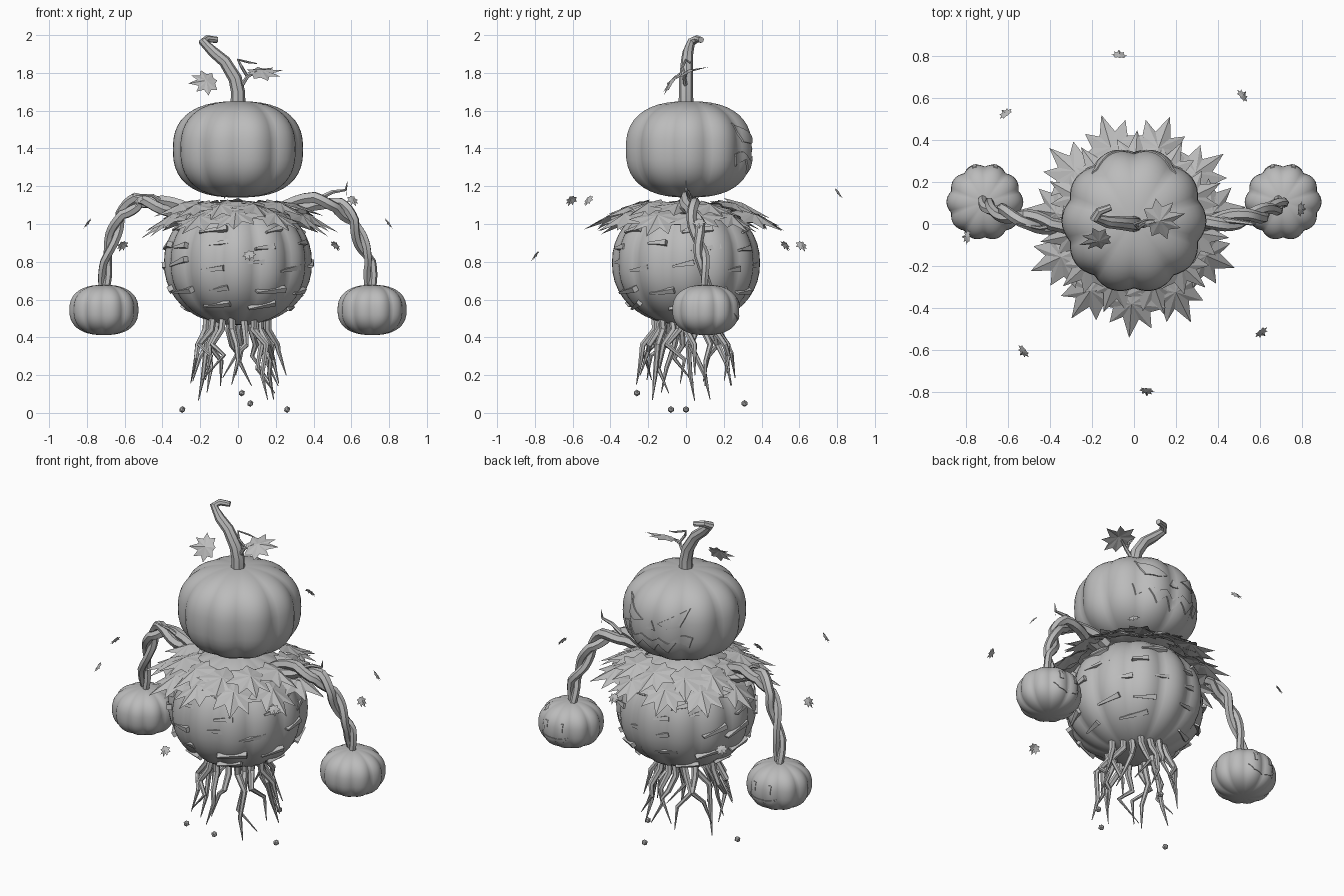
import bpy, bmesh, math, random
from mathutils import Vector, Matrix

if "Cube" in bpy.data.objects:
    bpy.data.objects.remove(bpy.data.objects["Cube"])
random.seed(4)

grey = bpy.data.materials.new("plain grey")
grey.use_nodes = True
grey.diffuse_color = (0.5, 0.5, 0.5, 1)
grey.node_tree.nodes["Principled BSDF"].inputs["Base Color"].default_value = (0.5, 0.5, 0.5, 1)


def select(ob):
    bpy.ops.object.select_all(action="DESELECT")
    ob.select_set(True)
    bpy.context.view_layer.objects.active = ob


def add(name, bm, loc=(0, 0, 0), smooth=None):
    me = bpy.data.meshes.new(name)
    bmesh.ops.recalc_face_normals(bm, faces=bm.faces)
    bm.to_mesh(me)
    bm.free()
    ob = bpy.data.objects.new(name, me)
    ob.location = loc
    bpy.context.collection.objects.link(ob)
    me.materials.append(grey)
    if smooth:
        select(ob)
        bpy.ops.object.shade_smooth_by_angle(angle=math.radians(smooth))
    return ob


def reach(theta, phi, size, ribs, depth, power):
    """Point on a ribbed, squashed ball."""
    c, s = math.cos(phi), math.sin(phi)
    r = abs(c) ** (2 / power) * size[0]
    z = math.copysign(abs(s) ** (2 / power), s) * size[1]
    r *= 1 - depth * (1 - abs(math.cos(ribs * theta / 2)))
    return Vector((r * math.cos(theta), r * math.sin(theta), z))


def pumpkin(name, loc, size, ribs, depth, power=2.3, inflate=1):
    bm = bmesh.new()
    seg, rings = ribs * 8, 22
    grid = []
    for j in range(1, rings):
        phi = math.pi * (j / rings - 0.5)
        grid.append([bm.verts.new(inflate * reach(math.tau * i / seg, phi, size, ribs, depth, power))
                     for i in range(seg)])
    for a, b in zip(grid, grid[1:]):
        for i in range(seg):
            k = (i + 1) % seg
            bm.faces.new((a[i], a[k], b[k], b[i]))
    for ring, z in ((grid[0], -1), (grid[-1], 1)):
        pole = bm.verts.new((0, 0, z * size[1] * inflate))
        for i in range(seg):
            bm.faces.new((ring[i], ring[(i + 1) % seg], pole))
    return add(name, bm, loc, 50)


def tube(name, points, radii, sides=1):
    cu = bpy.data.curves.new(name, "CURVE")
    cu.dimensions = "3D"
    cu.bevel_depth = 1
    cu.bevel_resolution = sides
    cu.use_fill_caps = True
    sp = cu.splines.new("POLY")
    sp.points.add(len(points) - 1)
    for p, co, r in zip(sp.points, points, radii):
        p.co = (*co, 1)
        p.radius = r
    ob = bpy.data.objects.new(name, cu)
    bpy.context.collection.objects.link(ob)
    cu.materials.append(grey)
    select(ob)
    bpy.ops.object.convert(target="MESH")
    bpy.ops.object.shade_smooth_by_angle(angle=math.radians(35))


LEAF = [(0, 1), (.13, .66), (.34, .8), (.3, .52), (.54, .42), (.33, .28), (.36, .08), (.12, .1)]


def leaf(name, loc, yaw, pitch, size, roll=0):
    """Lobed leaf growing from loc along +y, turned by yaw, tipped by pitch."""
    bm = bmesh.new()
    outline = LEAF + [(0, 0)] + [(-x, y) for x, y in LEAF[:0:-1]]
    rim = [bm.verts.new((x, y, -.12 * abs(x))) for x, y in outline]
    hub = bm.verts.new((0, .38, .06))
    for a, b in zip(rim, rim[1:] + rim[:1]):
        bm.faces.new((hub, a, b))
    turn = (Matrix.Rotation(yaw - math.pi / 2, 4, "Z") @ Matrix.Rotation(pitch, 4, "X")
            @ Matrix.Rotation(roll, 4, "Y"))
    bm.transform(turn @ Matrix.Scale(size, 4))
    add(name, bm, loc)


def prism(bm, outline, y0, y1):
    face = bm.faces.new([bm.verts.new((x, y0, z)) for x, z in outline])
    out = bmesh.ops.extrude_face_region(bm, geom=[face])["geom"]
    bmesh.ops.translate(bm, vec=(0, y1 - y0, 0), verts=[v for v in out if isinstance(v, bmesh.types.BMVert)])


def raised_face(name, outlines, y0, y1, centre, shell_args):
    """Flat outlines trimmed to a shell just outside a pumpkin's skin."""
    shell = pumpkin("shell_helper", *shell_args, inflate=1.02)
    bm = bmesh.new()
    for o in outlines:
        prism(bm, o, y0, y1)
    ob = add(name, bm, centre)
    mod = ob.modifiers.new("trim", "BOOLEAN")
    mod.operation, mod.object, mod.solver = "INTERSECT", shell, "EXACT"
    select(ob)
    bpy.ops.object.convert(target="MESH")
    bpy.data.objects.remove(shell)


# Head, with face on the far side
head_args = ((0, .015, 1.395), (.345, .255), 10, .07, 2.5)
pumpkin("head", *head_args)
upper = [(-.23 + .46 * i / 8, (.02 if i % 2 else -.015) + .05 * ((i - 4) / 4) ** 2) for i in range(9)]
lower = [(x * .9, z - .065 + (.025 if i % 2 else 0)) for i, (x, z) in enumerate(upper)]
mouth = [(x, z - .06) for x, z in upper + lower[::-1]]
eyes = [[(s * .05, .05), (s * .2, .14), (s * .17, .04), (s * .11, .03)] for s in (-1, 1)]
nose = [(-.03, 0), (0, .05), (.03, 0)]
raised_face("face", [mouth, nose] + eyes, .18, .45, head_args[0], head_args)

# Head stem with twigs and two leaves
tube("head_stem", [(0, 0, 1.63), (0, 0, 1.7), (-.015, 0, 1.77), (-.07, .005, 1.86), (-.13, .01, 1.91),
                   (-.185, .03, 1.965), (-.165, .06, 1.98), (-.11, .08, 1.975)],
     [.04, .037, .036, .032, .029, .024, .02, .016], 2)
tube("stem_twig", [(.01, 0, 1.72), (.05, -.01, 1.78), (.1, .01, 1.81)], [.012, .01, .005])
tube("stem_curl", [(.05, 0, 1.78), (.02, -.02, 1.83), (0, 0, 1.87), (.06, .02, 1.855), (.1, .02, 1.85)],
     [.008, .008, .007, .006, .002])
leaf("stem_leaf_left", (.05, .0, 1.8), .25, .08, .2, .35)
leaf("stem_leaf_right", (-.11, -.06, 1.76), math.radians(195), -.1, .16, -.9)

# Body with splintered gashes around the skin
BODY = ((.392, .33), 12, .06, 2.15)
pumpkin("body", (0, 0, .795), *BODY)
for row, (tilt, count) in enumerate(((-.75, 6), (-.42, 9), (-.05, 10), (.25, 9), (.5, 6))):
    for i in range(count):
        theta = math.tau * (i + .5 * (row % 2) + random.uniform(-.2, .2)) / count
        p = reach(theta, tilt + random.uniform(-.06, .06), *BODY)
        bm = bmesh.new()
        bmesh.ops.create_cube(bm, size=1)
        for v in bm.verts:
            if v.co.x > 0:
                v.co.z *= .35
        bm.transform(Matrix.Diagonal((random.uniform(.09, .17), .03, .03, 1)))
        bm.transform(Matrix.Rotation(random.uniform(.05, .3), 4, "Y"))
        bm.transform(Vector((p.x, p.y, p.z * 1.3)).to_track_quat("Y", "Z").to_matrix().to_4x4())
        add("gash", bm, p * .985 + Vector((0, 0, .795)))

# Leaf collar
for count, r, z, pitch, size, shift in ((11, .27, 1.085, -.5, .3, 0), (11, .2, 1.13, -.38, .27, .5)):
    for i in range(count):
        a = -math.pi / 2 + math.tau * (i + shift) / count
        leaf("collar_leaf", (r * math.cos(a), r * math.sin(a), z + random.uniform(-.01, .01)),
             a + random.uniform(-.1, .1), pitch + random.uniform(-.08, .08), size, random.uniform(-.15, .15))

# Arms of two twisted strands, each holding a small pumpkin
ARM = {"left": [(.22, 0, 1.08), (.4, .01, 1.12), (.53, .03, 1.1), (.61, .05, 1.02), (.655, .07, .9),
                (.7, .09, .8), (.7, .11, .65)],
       "right": [(-.22, 0, 1.06), (-.4, -.01, 1.1), (-.53, .03, 1.125), (-.62, .05, 1.05), (-.66, .07, .94),
                 (-.7, .09, .8), (-.71, .11, .65)]}
for side, sign in (("left", 1), ("right", -1)):
    path = [Vector(p) for p in ARM[side]]
    for start in (0, math.pi):
        pts, radii = [], []
        for k in range(4 * (len(path) - 1) + 1):
            i = min(k // 4, len(path) - 2)
            t = k / 4 - i
            along = (path[i + 1] - path[i]).normalized()
            across = Vector((0, 1, 0))
            other = along.cross(across).normalized()
            turn, slim = start + k * .5, 1 - .4 * k / 24
            pts.append(path[i].lerp(path[i + 1], t)
                       + .027 * slim * (math.cos(turn) * across + math.sin(turn) * other))
            radii.append(.033 * slim)
        tube(side + "_arm_strand", pts, radii)
    hand_args = ((sign * .71, .105, .545), (.183, .133), 10, .08, 2.4)
    pumpkin(side + "_hand_pumpkin", *hand_args)
    slits = [[(x - .01, .01), (x + .01, .01), (x + .01, .06), (x - .01, .06)] for x in (-.05, .05)]
    slits.append([(-.09, -.02), (0, -.04), (.09, -.02), (.06, -.05), (0, -.06), (-.06, -.05)])
    raised_face(side + "_hand_face", slits, .1, .25, hand_args[0], hand_args)
tube("left_arm_twig", [(.42, .02, 1.13), (.5, .01, 1.17), (.57, 0, 1.18), (.58, 0, 1.23), (.575, 0, 1.15)],
     [.014, .011, .008, .002, .001])
tube("right_arm_twig", [(-.36, 0, 1.09), (-.45, -.02, 1.15), (-.56, 0, 1.155)], [.014, .01, .002])

# Hanging roots
for i in range(18):
    a = math.tau * (i + random.uniform(-.25, .25)) / 18
    r, tip = random.uniform(.1, .17), random.uniform(.05, .2)
    pts, heights = [], (.54, .44, .36, tip + .13, tip)
    for k, z in enumerate(heights):
        b = a + random.uniform(-.14, .14) * min(k, 2)
        q = r + (0, .01, .06, .07, .1)[k] + random.uniform(-.012, .012)
        pts.append((q * math.cos(b), q * math.sin(b), z))
    tube("root", pts, [.02, .019, .016, .012, .002])

# Floating seeds under the roots
for p in ((-.295, -.08, .018), (.26, 0, .018), (.02, -.26, .105), (.065, .31, .05)):
    bm = bmesh.new()
    bmesh.ops.create_icosphere(bm, subdivisions=1, radius=.018)
    add("seed", bm, p)

# Drifting leaves around the body
for x, y, z in ((.06, -.8, .83), (.61, -.52, 1.12), (-.53, -.61, 1.12), (-.615, .53, .88), (.52, .615, .88),
                (-.07, .81, 1.16), (-.8, -.06, 1), (.8, .07, 1)):
    a = math.atan2(y, x)
    leaf("drifting_leaf", (x - .02 * math.cos(a), y - .02 * math.sin(a), z + .03), a, -.95, .07, .2)
